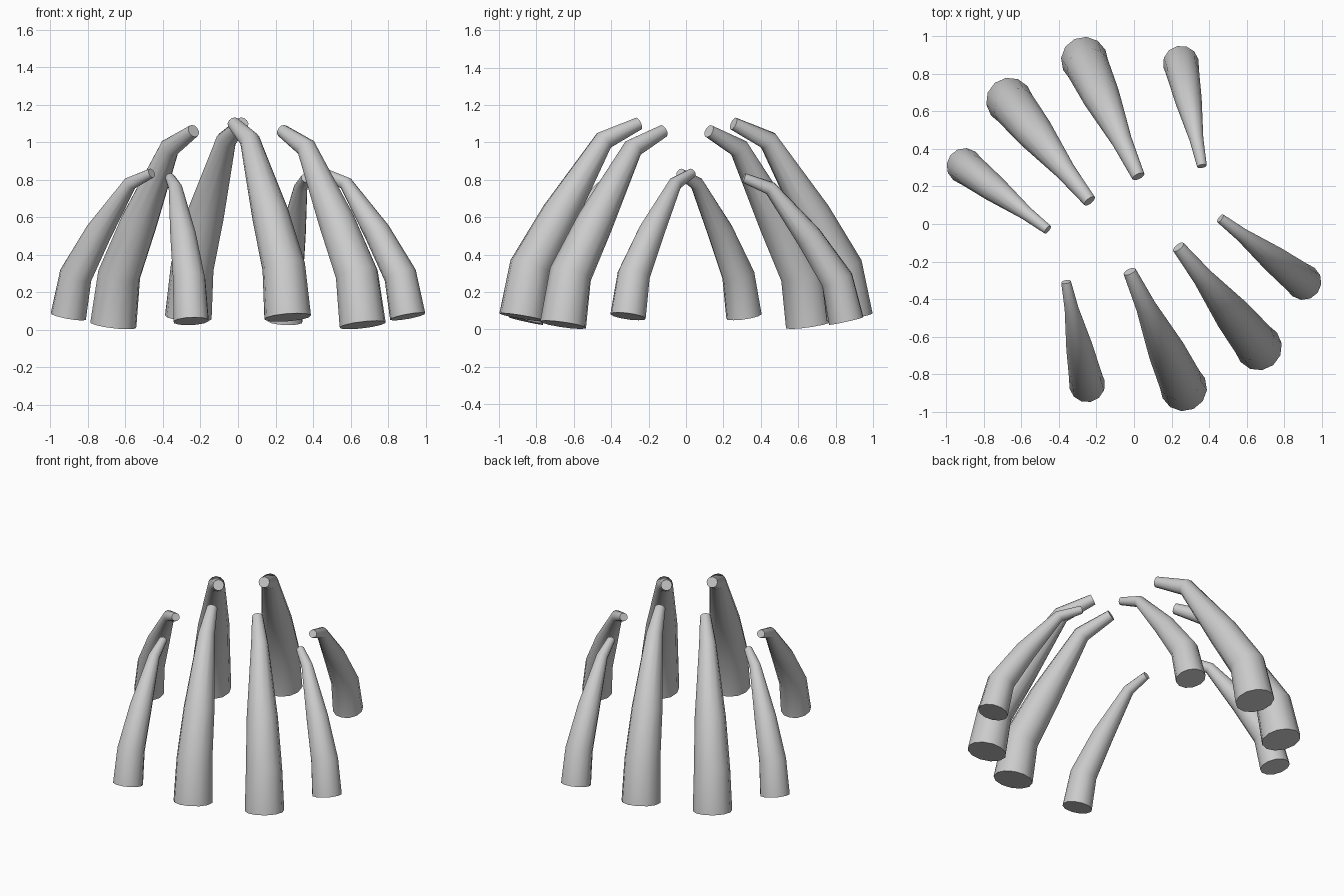
import bpy, bmesh, math
from mathutils import Vector

if "Cube" in bpy.data.objects:
    bpy.data.objects.remove(bpy.data.objects["Cube"])

SIDES = 12
# spine profiles: (inward distance, height, radius)
LARGE = [(0, 0, .125), (.05, .27, .115), (.22, .55, .099), (.48, .945, .054), (.685, 1.035, .035)]
SMALL = [(0, 0, .096), (.05, .22, .088), (.205, .45, .071), (.415, .71, .037), (.56, .765, .026)]


def tusk(name, base, heading, profile):
    """Tapered curved tube leaning along heading (degrees), capped at both ends."""
    inward = Vector((math.cos(math.radians(heading)), math.sin(math.radians(heading)), 0))
    side = Vector((-inward.y, inward.x, 0))
    pts = [Vector((s, z)) for s, z, r in profile]
    bm = bmesh.new()
    rings = []
    for i, (s, z, r) in enumerate(profile):
        # average the neighbouring segment directions to orient each ring
        segs = [(pts[j + 1] - pts[j]).normalized() for j in (i - 1, i) if 0 <= j < len(pts) - 1]
        t = sum(segs, Vector((0, 0))).normalized()
        normal = inward * t.y - Vector((0, 0, t.x))
        centre = Vector(base) + inward * s + Vector((0, 0, z))
        rings.append([bm.verts.new(centre + r * (normal * math.cos(a) + side * math.sin(a)))
                      for a in (2 * math.pi * k / SIDES for k in range(SIDES))])
    for lo, hi in zip(rings, rings[1:]):
        for k in range(SIDES):
            n = (k + 1) % SIDES
            bm.faces.new((lo[k], lo[n], hi[n], hi[k]))
    bm.faces.new(rings[0])
    bm.faces.new(rings[-1])
    bmesh.ops.recalc_face_normals(bm, faces=bm.faces)
    mesh = bpy.data.meshes.new(name)
    bm.to_mesh(mesh)
    bm.free()
    ob = bpy.data.objects.new(name, mesh)
    bpy.context.collection.objects.link(ob)
    bpy.ops.object.select_all(action='DESELECT')
    ob.select_set(True)
    bpy.context.view_layer.objects.active = ob
    bpy.ops.object.shade_smooth_by_angle(angle=math.radians(50))


# four tusks per row; the second row is the first turned half way round
ROW = [("outer_tusk_a", (-.25, -.857, .045), 101.6, SMALL),
       ("inner_tusk_a", (.265, -.875, .065), 114.9, LARGE),
       ("inner_tusk_b", (.665, -.657, .025), 128.7, LARGE),
       ("outer_tusk_b", (.905, -.31, .07), 142.6, SMALL)]
for name, (x, y, z), heading, profile in ROW:
    tusk("front_" + name, (x, y, z), heading, profile)
    tusk("back_" + name, (-x, -y, z), heading + 180, profile)
